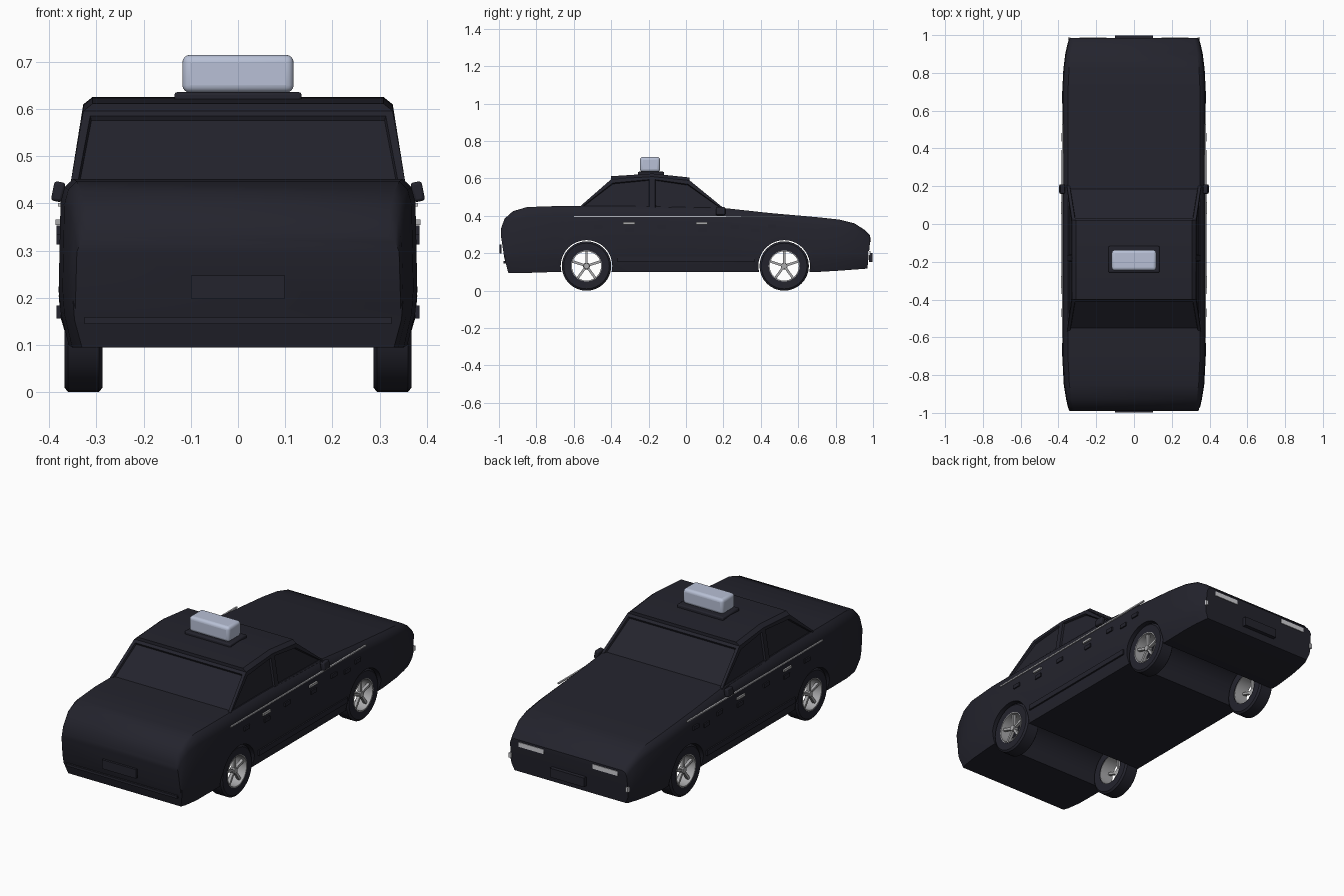
import bpy, bmesh, math
from mathutils import Matrix, Vector

if "Cube" in bpy.data.objects:
    bpy.data.objects.remove(bpy.data.objects["Cube"], do_unlink=True)


def material(name, rgb):
    m = bpy.data.materials.new(name)
    m.use_nodes = True
    col = (*rgb, 1)
    m.diffuse_color = col
    m.node_tree.nodes["Principled BSDF"].inputs["Base Color"].default_value = col
    return m


DARK = material("midnight paint", (0.017, 0.017, 0.026))
SIGN = material("pale blue sign", (0.48, 0.53, 0.67))
GREY = material("wheel grey", (0.4, 0.4, 0.41))
LIGHT = material("pale trim", (0.62, 0.62, 0.65))


def finish(name, bm, mat, smooth=35, bevel=0, segments=2):
    bmesh.ops.recalc_face_normals(bm, faces=bm.faces)
    mesh = bpy.data.meshes.new(name)
    bm.to_mesh(mesh)
    bm.free()
    ob = bpy.data.objects.new(name, mesh)
    bpy.context.collection.objects.link(ob)
    mesh.materials.append(mat)
    if bevel:
        mod = ob.modifiers.new("bevel", "BEVEL")
        mod.width, mod.segments = bevel, segments
    if smooth:
        shade(ob, smooth)
    return ob


def shade(ob, angle):
    bpy.ops.object.select_all(action="DESELECT")
    ob.select_set(True)
    bpy.context.view_layer.objects.active = ob
    bpy.ops.object.shade_smooth_by_angle(angle=math.radians(angle))


def box(name, loc, size, mat, bevel=0, segments=2, rot=None):
    bm = bmesh.new()
    bmesh.ops.create_cube(bm, size=1)
    bmesh.ops.scale(bm, vec=size, verts=bm.verts)
    if rot:
        bmesh.ops.rotate(bm, matrix=rot, verts=bm.verts)
    bmesh.ops.translate(bm, vec=loc, verts=bm.verts)
    return finish(name, bm, mat, 35 if bevel else 0, bevel, segments)


def lathe(name, profile, centre, mat, n=32):
    # closed (x, radius) profile turned about the x axis
    bm = bmesh.new()
    rings = []
    for k in range(n):
        a = math.tau * k / n
        rings.append([bm.verts.new((x + centre[0], r * math.cos(a) + centre[1],
                                    r * math.sin(a) + centre[2])) for x, r in profile])
    m = len(profile)
    for k in range(n):
        p, q = rings[k], rings[(k + 1) % n]
        for j in range(m):
            bm.faces.new((p[j], p[(j + 1) % m], q[(j + 1) % m], q[j]))
    return finish(name, bm, mat)


# Lower body: stations of (y, bottom, top, half width)
stations = [
    (-0.99, 0.095, 0.33, 0.345), (-0.97, 0.095, 0.385, 0.35), (-0.925, 0.095, 0.425, 0.36),
    (-0.85, 0.095, 0.447, 0.372), (-0.7, 0.1, 0.452, 0.38), (-0.3, 0.1, 0.452, 0.38),
    (0.2, 0.1, 0.442, 0.38), (0.45, 0.1, 0.415, 0.38), (0.7, 0.1, 0.393, 0.38),
    (0.82, 0.107, 0.38, 0.374), (0.9, 0.113, 0.36, 0.364), (0.955, 0.117, 0.325, 0.352),
    (0.985, 0.12, 0.295, 0.345)]
section = [(0.945, 0), (0.99, 0.2), (1, 0.35), (0.99, 0.86), (0.967, 0.95), (0.92, 1)]
bm = bmesh.new()
rings = []
for y, b, t, w in stations:
    half = []
    for fx, fz in section:
        z = b + fz * (t - b)
        lean = min(1, (z - b) / 0.15)
        yy = min(max(y, -0.95 - 0.04 * lean), 0.97 + 0.015 * lean)
        half.append((fx * w, yy, z))
    pts = half + [(-x, yy, z) for x, yy, z in reversed(half)]
    rings.append([bm.verts.new(p) for p in pts])
for p, q in zip(rings, rings[1:]):
    for j in range(len(p)):
        k = (j + 1) % len(p)
        bm.faces.new((p[j], p[k], q[k], q[j]))
for r in (rings[0], rings[-1]):
    n = len(r)
    for j in range(n // 2 - 1):
        bm.faces.new((r[j], r[j + 1], r[n - 2 - j], r[n - 1 - j]))
bmesh.ops.remove_doubles(bm, verts=bm.verts, dist=0.0005)
body = finish("body", bm, DARK, 0)

# Wheel tunnels cut through the body
AXLES = (-0.532, 0.525)
for y in AXLES:
    bm = bmesh.new()
    bmesh.ops.create_cone(bm, cap_ends=True, segments=40, radius1=0.138, radius2=0.138, depth=1,
                          matrix=Matrix.Translation((0, y, 0.132)) @ Matrix.Rotation(math.pi / 2, 4, "Y"))
    cutter = finish("wheel_tunnel_cutter", bm, DARK, 0)
    cutter.hide_render = True
    mod = body.modifiers.new("tunnel", "BOOLEAN")
    mod.object, mod.solver = cutter, "EXACT"
    bpy.ops.object.select_all(action="DESELECT")
    bpy.context.view_layer.objects.active = body
    body.select_set(True)
    bpy.ops.object.modifier_apply(modifier="tunnel")
    bpy.data.objects.remove(cutter, do_unlink=True)
shade(body, 35)

# Cabin with recessed glass: columns of (sill y, roof y, roof z)
bm = bmesh.new()
cols = []
for yb, yr, zr in [(-0.59, -0.4, 0.612), (-0.18, -0.18, 0.626), (0.215, 0.02, 0.605)]:
    half = [(0.357, yb, 0.43), (0.328, yr, zr - 0.016), (0.308, yr, zr)]
    pts = half + [(-x, y, z) for x, y, z in reversed(half)]
    cols.append([bm.verts.new(p) for p in pts])
glass = []
for p, q in zip(cols, cols[1:]):
    for j in range(6):
        k = (j + 1) % 6
        f = bm.faces.new((p[j], p[k], q[k], q[j]))
        if j in (0, 4):
            glass.append(f)
for c in (cols[0], cols[-1]):
    glass.append(bm.faces.new((c[0], c[1], c[4], c[5])))
    bm.faces.new((c[1], c[2], c[3], c[4]))
bmesh.ops.recalc_face_normals(bm, faces=bm.faces)
bmesh.ops.inset_individual(bm, faces=glass, thickness=0.022, depth=0)
bmesh.ops.inset_individual(bm, faces=glass, thickness=0.004, depth=-0.01)
finish("cabin", bm, DARK, 20)

# Roof sign
box("sign_base", (0, -0.187, 0.625), (0.27, 0.14, 0.022), DARK, 0.006)
box("roof_sign", (0, -0.192, 0.675), (0.236, 0.108, 0.08), SIGN, 0.016, 4)

# Wheels
tyre = [(0.287, 0.08), (0.287, 0.122), (0.295, 0.132), (0.36, 0.132), (0.368, 0.122), (0.366, 0.08)]
rim = [(0.29, 0.078), (0.29, 0.083), (0.368, 0.083), (0.368, 0.078)]
hub = [(0.335, 0.0005), (0.335, 0.018), (0.36, 0.015), (0.36, 0.0005)]
for s, side in ((1, "left"), (-1, "right")):
    for y, end in zip(AXLES, ("rear", "front")):
        c = (0, y, 0.132)
        for part, prof, mat in (("tyre", tyre, DARK), ("rim", rim, GREY), ("hub", hub, GREY)):
            lathe(f"{end}_{side}_{part}", [(s * x, r) for x, r in prof], c, mat)
        for i in range(5):
            turn = Matrix.Rotation(math.tau * i / 5, 3, "X")
            loc = Vector((s * 0.347, 0, 0)) + Vector(c) + turn @ Vector((0, 0, 0.045))
            box(f"{end}_{side}_spoke", loc, (0.016, 0.013, 0.07), GREY, rot=turn)

    # Side trim: stripe, sill, handles, check plates
    box(f"{side}_stripe", (s * 0.378, -0.035, 0.397), (0.008, 1.13, 0.007), LIGHT)
    box(f"{side}_sill_strip", (s * 0.38, 0, 0.17), (0.009, 0.74, 0.028), DARK)
    for y in (-0.305, 0.085):
        box(f"{side}_door_handle", (s * 0.382, y, 0.36), (0.009, 0.062, 0.012), GREY)
    for i, y in enumerate((-0.47, -0.3, -0.13, 0.09, 0.26, 0.37, 0.46)):
        box(f"{side}_check_plate", (s * 0.38, y, 0.343 - 0.02 * (i % 2)), (0.009, 0.045, 0.02), DARK)

    # Mirrors and lamps
    box(f"{side}_mirror", (s * 0.381, 0.185, 0.425), (0.024, 0.05, 0.042), DARK, 0.006,
        rot=Matrix.Rotation(s * -0.2, 3, "Y"))
    box(f"{side}_headlight", (s * 0.217, 0.984, 0.272), (0.145, 0.008, 0.024), LIGHT)
    box(f"{side}_corner_lamp", (s * 0.342, 0.98, 0.2), (0.014, 0.014, 0.025), LIGHT)

# Number plates and bumper line
box("rear_plate", (0, -0.992, 0.223), (0.2, 0.012, 0.048), DARK)
box("front_plate", (0, 0.988, 0.178), (0.2, 0.02, 0.048), DARK)
box("rear_bumper_line", (0, -0.967, 0.152), (0.65, 0.02, 0.014), DARK)
